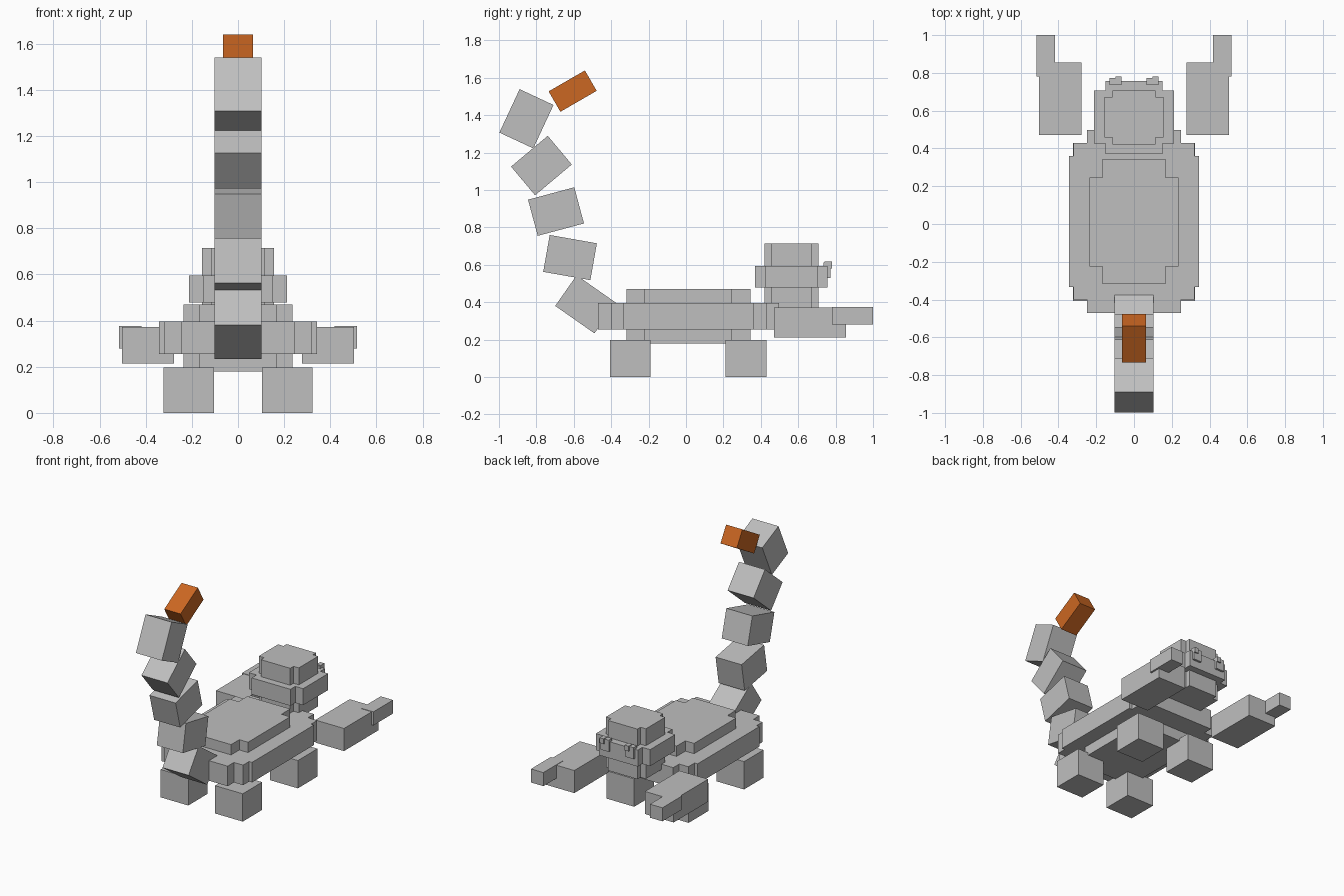
import bpy, bmesh
from math import radians
from mathutils import Matrix

cube = bpy.data.objects.get("Cube")
if cube:
    bpy.data.objects.remove(cube)


def material(name, rgb):
    mat = bpy.data.materials.new(name)
    mat.use_nodes = True
    mat.diffuse_color = (*rgb, 1)
    mat.node_tree.nodes["Principled BSDF"].inputs["Base Color"].default_value = (*rgb, 1)
    return mat


grey = material("shell grey", (0.52, 0.52, 0.52))
orange = material("stinger orange", (0.60, 0.135, 0.016))


def finish(name, bm, mat):
    bmesh.ops.recalc_face_normals(bm, faces=bm.faces)
    mesh = bpy.data.meshes.new(name)
    bm.to_mesh(mesh)
    bm.free()
    mesh.materials.append(mat)
    obj = bpy.data.objects.new(name, mesh)
    bpy.context.collection.objects.link(obj)
    return obj


def block(name, xs, ys, zs, mat=grey, tilt=0):
    """Box between the given limits, tilted about its own x axis."""
    spans = (xs, ys, zs)
    size = [b - a for a, b in spans]
    centre = [(a + b) / 2 for a, b in spans]
    bm = bmesh.new()
    bmesh.ops.create_cube(bm, size=1, matrix=Matrix.Diagonal((*size, 1)))
    obj = finish(name, bm, mat)
    obj.location = centre
    obj.rotation_euler.x = radians(tilt)
    return obj


def pair(name, xs, ys, zs):
    block("left_" + name, xs, ys, zs)
    block("right_" + name, (-xs[1], -xs[0]), ys, zs)


def stepped_slab(name, steps, z0, z1):
    """Slab with notched corners; steps are (half width, back, front), widest first."""
    side = []
    for i, (half, lo, hi) in enumerate(steps):
        if i:
            side.append((half, steps[i - 1][2]))
        side.append((half, hi))
    low = []
    for i, (half, lo, hi) in enumerate(steps):
        if i:
            low.append((half, steps[i - 1][1]))
        low.append((half, lo))
    right = low[::-1] + side
    outline = right + [(-x, y) for x, y in reversed(right)]
    bm = bmesh.new()
    face = bm.faces.new([bm.verts.new((x, y, z0)) for x, y in outline])
    top = bmesh.ops.extrude_face_region(bm, geom=[face])["geom"]
    bmesh.ops.translate(bm, vec=(0, 0, z1 - z0),
                        verts=[v for v in top if isinstance(v, bmesh.types.BMVert)])
    return finish(name, bm, grey)


# Body: wide middle shell between two smaller plates
plate = [(0.236, -0.225, 0.247), (0.168, -0.317, 0.345)]
stepped_slab("belly_plate", plate, 0.18, 0.255)
stepped_slab("body_shell", [(0.343, -0.333, 0.36), (0.32, -0.40, 0.43),
                            (0.248, -0.47, 0.497)], 0.255, 0.397)
stepped_slab("back_plate", plate, 0.397, 0.47)

# Head: wide middle between two smaller layers
cap = [(0.157, 0.457, 0.673), (0.115, 0.42, 0.708)]
stepped_slab("head_base", cap, 0.36, 0.478)
stepped_slab("head_middle", [(0.213, 0.425, 0.706), (0.152, 0.37, 0.757)], 0.478, 0.595)
stepped_slab("head_top", cap, 0.595, 0.715)

# Eyes with a small raised pupil on one side
for side, x in (("right", -0.13), ("left", 0.065)):
    block(side + "_eye", (x, x + 0.065), (0.735, 0.772), (0.53, 0.612))
    block(side + "_pupil", (x + 0.033, x + 0.065), (0.74, 0.781), (0.58, 0.617))

# Legs
pair("head_end_leg", (0.105, 0.322), (0.21, 0.43), (0, 0.197))
pair("tail_end_leg", (0.105, 0.322), (-0.407, -0.19), (0, 0.197))

# Claws with an outer finger
pair("claw", (0.277, 0.502), (0.47, 0.855), (0.213, 0.373))
pair("claw_finger", (0.418, 0.515), (0.78, 1.0), (0.28, 0.376))

# Tail: equal blocks curling upward
for i, (y, z) in enumerate([(-0.537, 0.389), (-0.62, 0.639), (-0.695, 0.885),
                            (-0.773, 1.131), (-0.853, 1.381)]):
    block(f"tail_segment_{i + 1}", (-0.102, 0.102), (y - 0.128, y + 0.128),
          (z - 0.1, z + 0.1), tilt=-35 + 25 * i)

# Stinger
block("stinger", (-0.064, 0.064), (-0.718, -0.494), (1.466, 1.592), orange, tilt=30)
